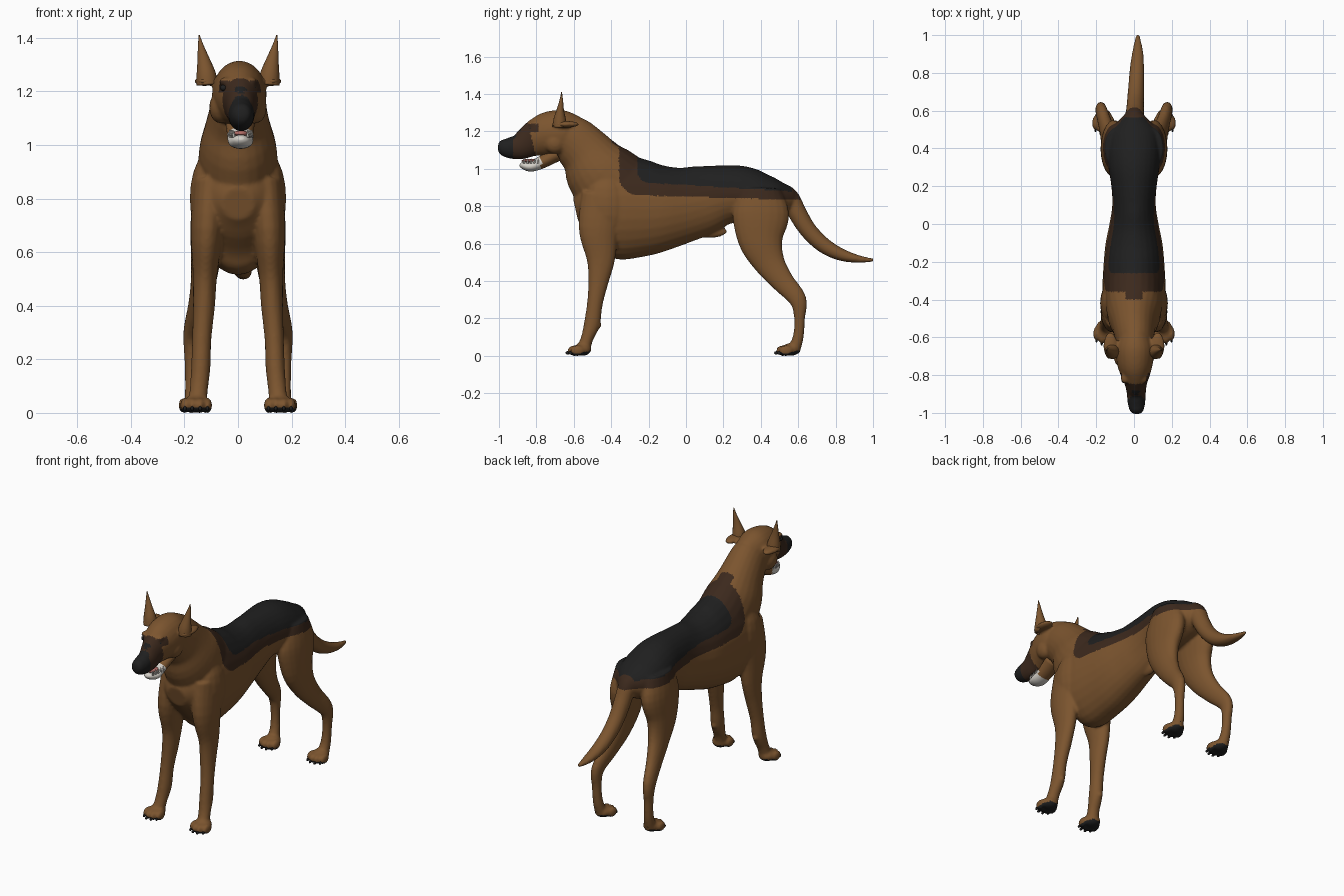
import bpy
import bmesh
from math import sin, cos, pi
from mathutils import Vector, Matrix

cube = bpy.data.objects.get("Cube")
if cube:
    bpy.data.objects.remove(cube, do_unlink=True)


def material(name, color):
    mat = bpy.data.materials.new(name)
    mat.use_nodes = True
    mat.diffuse_color = (*color, 1)
    mat.node_tree.nodes["Principled BSDF"].inputs["Base Color"].default_value = (*color, 1)
    return mat


TAN = material("tan_coat", (.2, .09, .028))
BROWN = material("dark_brown_coat", (.045, .022, .012))
BLACK = material("black_coat", (.014, .014, .014))
WHITE = material("white_chin", (.65, .62, .57))
PINK = material("pink_tongue", (.5, .17, .15))


def smooth_path(sections, steps=4):
    """Catmull-Rom interpolation of (x, y, z, half_width, half_depth) sections."""
    rows = [Vector(s) for s in sections]
    padded = [rows[0]] + rows + [rows[-1]]
    result = []
    for p, q, r, s in zip(padded, padded[1:], padded[2:], padded[3:]):
        for i in range(steps):
            t = i / steps
            result.append(q + (r - p) * (t / 2) + (p * 2 - q * 5 + r * 4 - s) * (t * t / 2)
                          + (q * 3 - p - r * 3 + s) * (t ** 3 / 2))
    return result + [rows[-1]]


def loft(bm, sections, sides=20, mirror=False):
    """Skin oval sections along a path, with closed ends."""
    path = smooth_path(sections)
    for sign in ((1, -1) if mirror else (1,)):
        rings = []
        for i, row in enumerate(path):
            before, after = path[max(i - 1, 0)], path[min(i + 1, len(path) - 1)]
            along = Vector(after[:3]) - Vector(before[:3])
            along.normalize()
            side = Vector((1, 0, 0))
            side = (side - along * side.dot(along)).normalized()
            up = along.cross(side)
            ring = []
            for k in range(sides):
                a = 2 * pi * k / sides
                p = Vector(row[:3]) + side * row[3] * cos(a) + up * row[4] * sin(a)
                ring.append(bm.verts.new((p.x * sign, p.y, p.z)))
            rings.append(ring)
        faces = [bm.faces.new(rings[0]), bm.faces.new(rings[-1])]
        for lower, upper in zip(rings, rings[1:]):
            for k in range(sides):
                n = (k + 1) % sides
                faces.append(bm.faces.new((lower[k], lower[n], upper[n], upper[k])))
        bmesh.ops.recalc_face_normals(bm, faces=faces)


def ball(bm, center, radii, mirror=False):
    for sign in ((1, -1) if mirror else (1,)):
        spot = Vector((center[0] * sign, center[1], center[2]))
        bmesh.ops.create_uvsphere(bm, u_segments=16, v_segments=10, radius=1,
                                  matrix=Matrix.LocRotScale(spot, None, Vector(radii)))


def finish(name, bm, mats):
    mesh = bpy.data.meshes.new(name)
    bm.to_mesh(mesh)
    bm.free()
    for mat in mats:
        mesh.materials.append(mat)
    mesh.shade_smooth()
    obj = bpy.data.objects.new(name, mesh)
    bpy.context.collection.objects.link(obj)
    return obj


# Torso, neck and head
bm = bmesh.new()
loft(bm, [(0, .58, .85, .05, .05), (0, .5, .84, .12, .1), (0, .4, .845, .14, .135),
          (0, .3, .865, .135, .15), (0, .2, .86, .12, .16), (0, .1, .835, .115, .185),
          (0, 0, .81, .13, .2), (0, -.1, .795, .15, .225), (0, -.2, .79, .16, .255),
          (0, -.35, .795, .168, .28), (0, -.45, .8, .162, .23), (0, -.54, .79, .125, .14),
          (0, -.59, .78, .06, .06)], 28)
loft(bm, [(0, -.33, .85, .15, .22), (0, -.46, .98, .145, .19), (0, -.535, 1.085, .117, .145),
          (.005, -.61, 1.155, .1, .13), (.01, -.68, 1.18, .09, .11)], 24)
loft(bm, [(.005, -.57, 1.19, .07, .09), (.005, -.65, 1.19, .1, .123), (.005, -.73, 1.185, .097, .122),
          (.008, -.79, 1.168, .08, .105), (.01, -.84, 1.145, .06, .086), (.012, -.89, 1.118, .051, .069),
          (.013, -.95, 1.112, .046, .055), (.014, -.99, 1.118, .035, .038),
          (.014, -1.005, 1.12, .018, .018)], 24)
ball(bm, (.045, -.815, 1.235), (.027, .03, .018), True)     # brows
ball(bm, (.065, -.7, 1.14), (.043, .06, .06), True)         # cheeks
ball(bm, (.125, -.645, 1.238), (.038, .075, .018), True)    # ear roots
ball(bm, (0, .13, .665), (.022, .09, .035))                 # sheath
ball(bm, (.11, -.42, .8), (.07, .12, .17), True)            # shoulders

# Tail
loft(bm, [(0, .5, .89, .05, .04), (0, .555, .845, .052, .05), (.005, .595, .765, .048, .05),
          (.008, .655, .67, .045, .046), (.012, .735, .592, .042, .042), (.016, .825, .543, .038, .034),
          (.02, .92, .518, .028, .021), (.02, 1.005, .512, .009, .008)])

# Legs
loft(bm, [(.1, -.43, .85, .07, .13), (.115, -.465, .68, .062, .11), (.123, -.455, .52, .046, .077),
          (.127, -.468, .4, .041, .055), (.135, -.487, .28, .036, .042), (.139, -.503, .17, .036, .043),
          (.146, -.53, .09, .034, .033), (.152, -.55, .03, .036, .04)], mirror=True)
loft(bm, [(.085, .4, .89, .07, .11), (.105, .4, .76, .07, .152), (.117, .4, .62, .06, .122),
          (.128, .445, .5, .048, .085), (.148, .515, .4, .038, .062), (.173, .598, .3, .031, .047),
          (.174, .607, .2, .026, .029), (.17, .6, .1, .028, .029), (.165, .575, .03, .035, .036)],
     mirror=True)
ball(bm, (.139, -.468, .165), (.018, .016, .02), True)      # wrist pads

# Paws with four toes each
TOES = ((-.042, .012), (-.015, -.004), (.015, -.004), (.042, .012))
for px, py in ((.156, -.555), (.162, .56)):
    ball(bm, (px, py, .034), (.048, .05, .034), True)
    for dx, dy in TOES:
        ball(bm, (px + dx, py - .038 + dy, .028), (.018, .038, .029), True)

# Fuse the parts into one skin
raw = finish("body_source", bm, [])
fuse = raw.modifiers.new("fuse", "REMESH")
fuse.mode = "VOXEL"
fuse.voxel_size = .008
soften = raw.modifiers.new("soften", "SMOOTH")
soften.factor = .5
soften.iterations = 5
skin = bpy.data.meshes.new_from_object(raw.evaluated_get(bpy.context.evaluated_depsgraph_get()))
bpy.data.objects.remove(raw, do_unlink=True)
skin.name = "body"
skin.materials.clear()
for mat in (TAN, BROWN, BLACK):
    skin.materials.append(mat)


def patch(y, z, front, bottom, back, r):
    """True inside a back patch with a rounded lower front corner."""
    if y < front or z < bottom or y > back:
        return False
    dy, dz = front + r - y, bottom + r - z
    return dy < 0 or dz < 0 or dy * dy + dz * dz < r * r


def coat(c, n):
    x, y, z = c
    if z < .05:
        return 2 if n.z < -.35 or z < .012 else 0
    if y < -.7:
        if y < -.925 or (y < -.88 and n.z > .6):
            return 2
        eye = abs(abs(x - .008) - .05) < .03 and 1.195 < z < 1.24 and y < -.79
        return 1 if eye or y < -.8 - (z - 1.06) * .25 else 0
    if patch(y, z, -.26, .925 - .06 * (y + .2), .565, .06):
        return 2
    if patch(y, z, -.36, .86 - .03 * (y + .28), .62, .1):
        return 1
    return 1 if abs(x) < .045 and -.4 < y < -.3 and z > 1 else 0


for poly in skin.polygons:
    poly.material_index = coat(poly.center, poly.normal)
skin.shade_smooth()
bpy.context.collection.objects.link(bpy.data.objects.new("body", skin))

# Pointed ears
bm = bmesh.new()
loft(bm, [(.115, -.675, 1.225, .04, .04), (.119, -.675, 1.265, .036, .034),
          (.128, -.672, 1.315, .024, .02), (.138, -.667, 1.365, .012, .01),
          (.145, -.665, 1.41, .002, .002)], 14, True)
finish("ears", bm, [TAN])

# Open lower jaw with a pale chin
bm = bmesh.new()
loft(bm, [(.008, -.69, 1.08, .055, .04), (.008, -.77, 1.036, .048, .034), (.01, -.83, 1.012, .046, .027),
          (.01, -.873, 1.02, .03, .019), (.01, -.887, 1.027, .012, .008)])
jaw = finish("lower_jaw", bm, [TAN, WHITE])
for poly in jaw.data.polygons:
    poly.material_index = 1 if poly.center.y < -.775 else 0

# Tongue
bm = bmesh.new()
ball(bm, (.01, -.835, 1.043), (.03, .045, .01))
finish("tongue", bm, [PINK])

# Teeth along both sides of the lower jaw
bm = bmesh.new()
for i in range(5):
    for sign in (1, -1):
        spot = Vector((.01 + sign * (.042 - .004 * i), -.79 - .019 * i, 1.042))
        bmesh.ops.create_cone(bm, cap_ends=True, segments=8, radius1=.007, radius2=.001,
                              depth=.028, matrix=Matrix.Translation(spot))
finish("teeth", bm, [WHITE])

# Eyes
bm = bmesh.new()
ball(bm, (.053, -.828, 1.213), (.014, .014, .012), True)
finish("eyes", bm, [BLACK])

# Claws
bm = bmesh.new()
for px, py in ((.156, -.555), (.162, .56)):
    for dx, dy in TOES:
        ball(bm, (px + dx, py - .073 + dy, .016), (.006, .012, .009), True)
finish("claws", bm, [BLACK])
